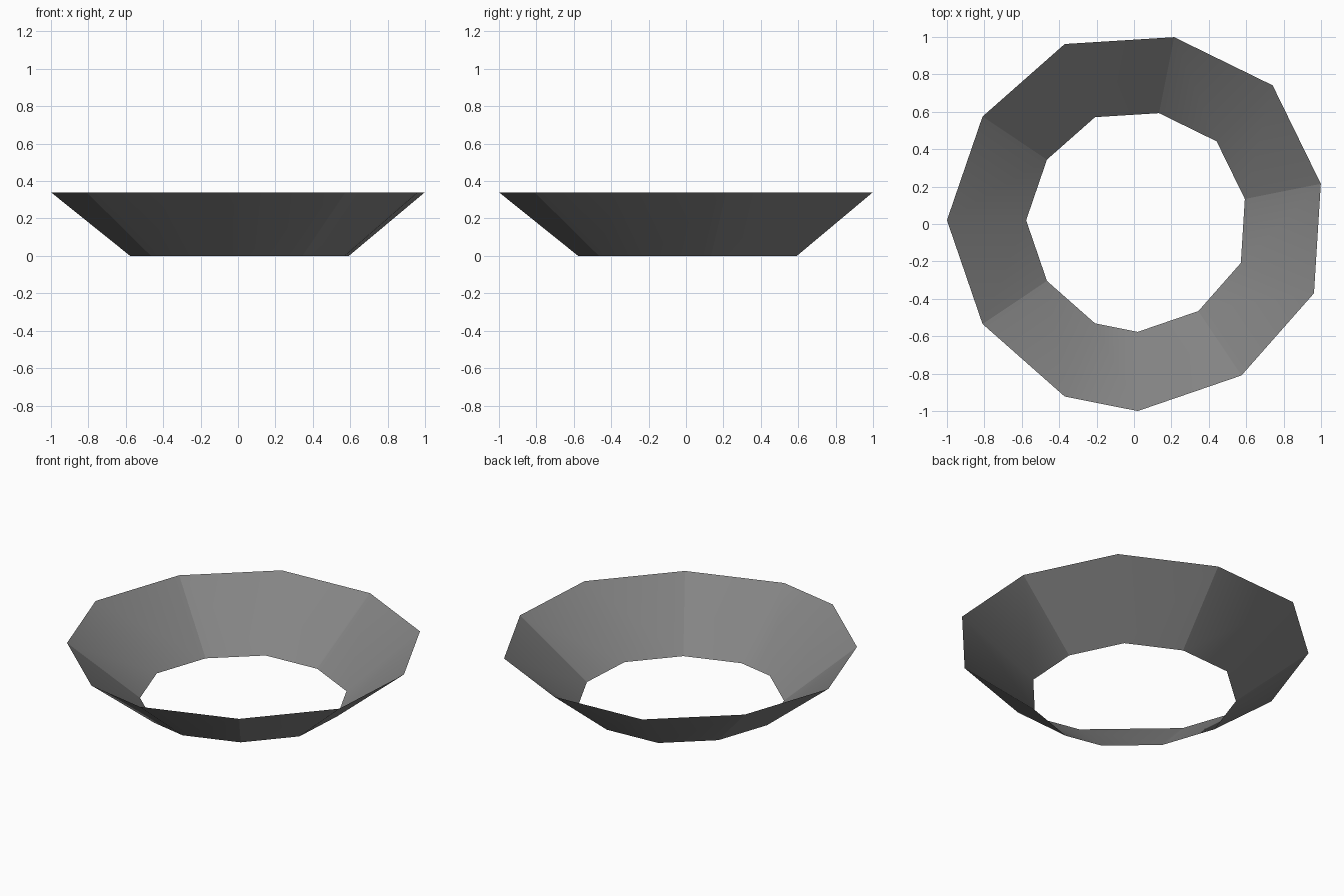
import bpy
from math import cos, sin, radians

cube = bpy.data.objects.get("Cube")
if cube:
    bpy.data.objects.remove(cube, do_unlink=True)

HEIGHT = 0.34
CENTRE = 0.02          # the ring sits slightly off the middle of its bounds
MID, SEAM = 1.02, 0.998  # rim radius at panel middles and at panel seams
TAPER = 0.585          # lower opening relative to the rim
STEP = 33.75           # half the sweep of one panel

grey = bpy.data.materials.new("grey")
grey.use_nodes = True
colour = (0.23, 0.23, 0.23, 1)
grey.diffuse_color = colour
grey.node_tree.nodes["Principled BSDF"].inputs["Base Color"].default_value = colour


def panel(name, middles):
    """Sloping sheet running counter-clockwise through the given middle angles."""
    stops = [(middles[0] - STEP, SEAM)]
    stops += [(a, MID) for a in middles]
    stops += [(middles[-1] + STEP, SEAM)]
    verts = []
    for angle, radius in stops:
        c, s = cos(radians(angle)), sin(radians(angle))
        for r, z in ((radius * TAPER, 0), (radius, HEIGHT)):
            verts.append((CENTRE + r * c, CENTRE + r * s, z))
    faces = [(2 * i, 2 * i + 2, 2 * i + 3, 2 * i + 1) for i in range(len(stops) - 1)]
    mesh = bpy.data.meshes.new(name)
    mesh.from_pydata(verts, [], faces)
    mesh.materials.append(grey)
    mesh.shade_smooth()
    obj = bpy.data.objects.new(name, mesh)
    bpy.context.collection.objects.link(obj)


# Four regular panels and one wider front panel, with crisp seams between them
panel("back_left_panel", [45])
panel("back_panel", [112.5])
panel("right_panel", [180])
panel("front_panel", [247.5, 270])
panel("left_panel", [337.5])
